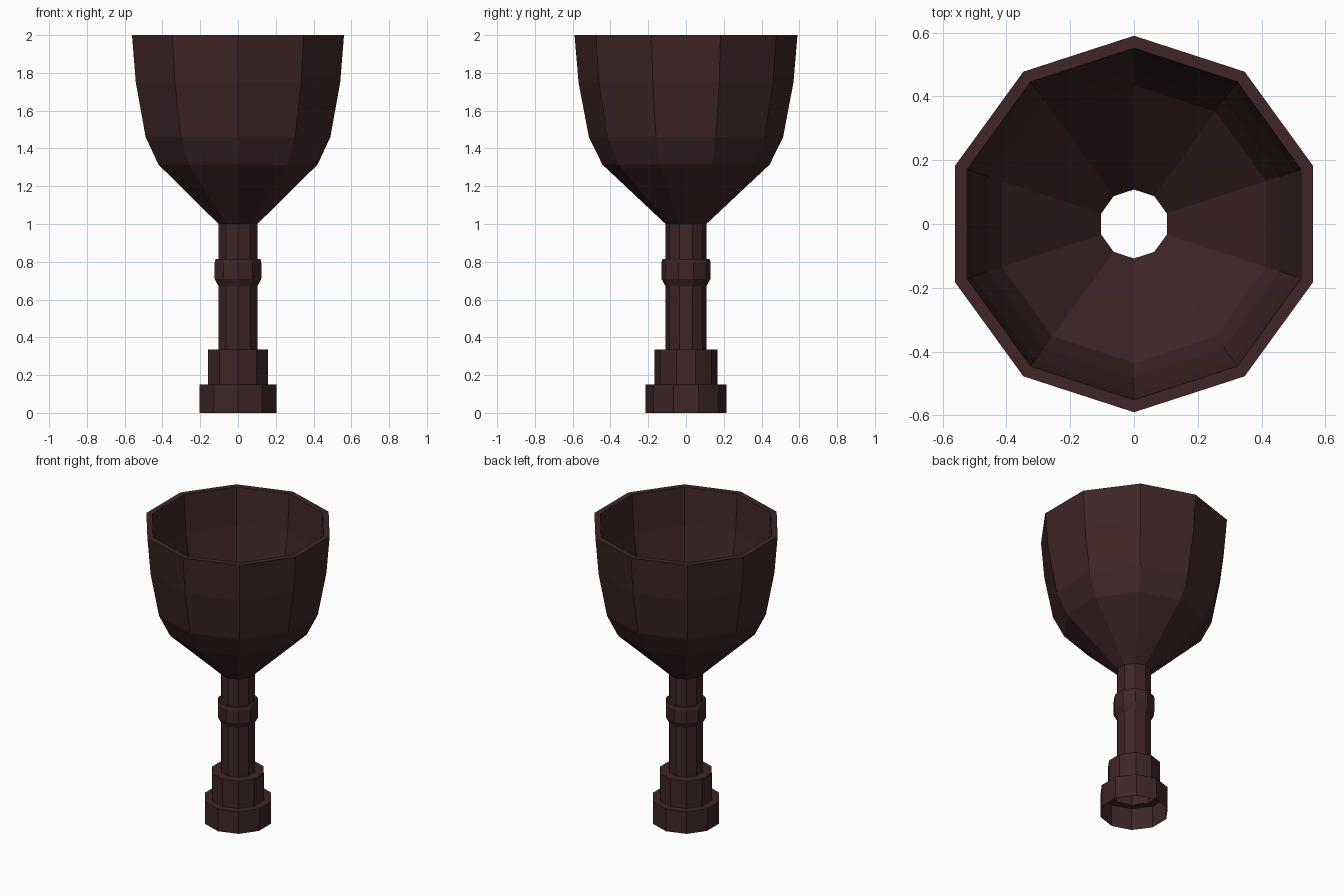
import bpy, bmesh, math
from mathutils import Matrix

SIDES = 10

if "Cube" in bpy.data.objects:
    bpy.data.objects.remove(bpy.data.objects["Cube"], do_unlink=True)

# Single dark wood colour
wood = bpy.data.materials.new("dark_brown_wood")
wood.use_nodes = True
colour = (0.05, 0.0185, 0.0195, 1.0)
wood.diffuse_color = colour
wood.node_tree.nodes["Principled BSDF"].inputs["Base Color"].default_value = colour


def lathe(name, profile):
    """Turn a (radius, height) profile, listed upwards on the outside, around z."""
    bm = bmesh.new()
    rings = []
    for radius, z in profile:
        ring = []
        for i in range(SIDES):
            a = math.pi / 2 + math.tau * i / SIDES
            ring.append(bm.verts.new((radius * math.cos(a), radius * math.sin(a), z)))
        rings.append(ring)
    for low, high in zip(rings, rings[1:]):
        for i in range(SIDES):
            j = (i + 1) % SIDES
            bm.faces.new((low[i], low[j], high[j], high[i]))
    mesh = bpy.data.meshes.new(name)
    bm.to_mesh(mesh)
    bm.free()
    mesh.materials.append(wood)
    obj = bpy.data.objects.new(name, mesh)
    bpy.context.collection.objects.link(obj)
    return obj


# Stepped hollow foot
lathe("foot", [(0.214, 0), (0.214, 0.15), (0.166, 0.15), (0.166, 0.335), (0.108, 0.335)])

# Open stem with a raised collar
lathe("stem", [(0.108, 0.335), (0.108, 0.67), (0.13, 0.71), (0.13, 0.795),
               (0.124, 0.815), (0.108, 0.815), (0.108, 1.0)])

# Bowl: outer wall up to the rim, then the inner wall back down to the stem
lathe("bowl", [(0.108, 1.0), (0.443, 1.315), (0.514, 1.46), (0.569, 1.75), (0.59, 2.0),
               (0.551, 2.0), (0.532, 1.75), (0.48, 1.47), (0.435, 1.34), (0.108, 1.0)])
